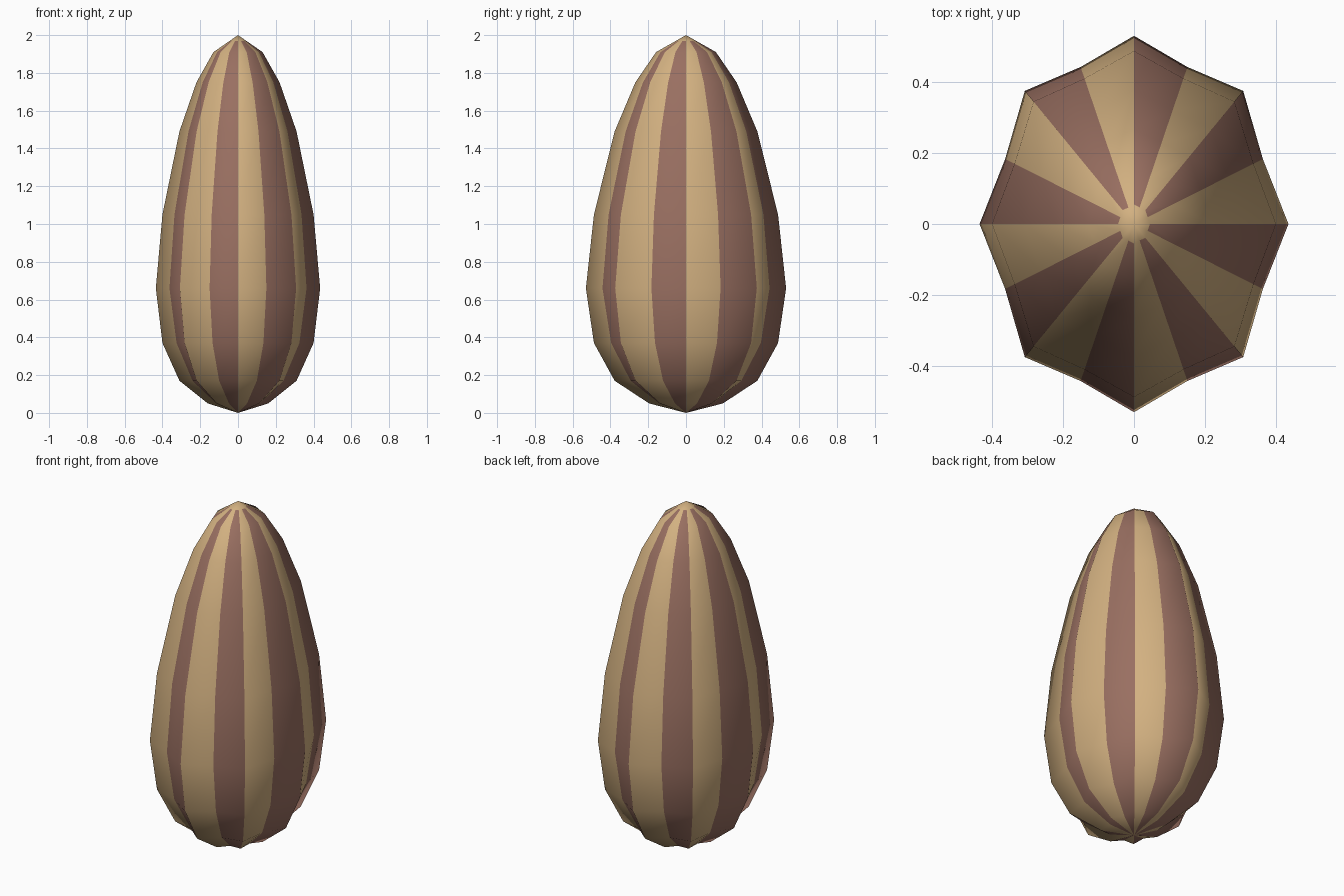
import bpy, bmesh, math

if "Cube" in bpy.data.objects:
    bpy.data.objects.remove(bpy.data.objects["Cube"])

def material(name, rgb):
    m = bpy.data.materials.new(name)
    m.diffuse_color = (*rgb, 1)
    m.use_nodes = True
    m.node_tree.nodes["Principled BSDF"].inputs["Base Color"].default_value = m.diffuse_color
    return m

# Ridge profile: (x radius, height, groove radius as a share of the ridge radius)
RINGS = [(0.16, 0.05, 0.78), (0.31, 0.17, 0.84), (0.40, 0.37, 0.88),
         (0.435, 0.66, 0.903), (0.40, 1.05, 0.91), (0.31, 1.49, 0.915),
         (0.22, 1.75, 0.92), (0.13, 1.91, 0.92), (0.045, 1.969, 0.92)]
SIDES = 16
DEPTH = 0.53 / 0.435  # the seed is wider along y

bm = bmesh.new()
bottom = bm.verts.new((0, 0, 0))
top = bm.verts.new((0, 0, 2))
rings = []
for r, z, groove in RINGS:
    ring = []
    for i in range(SIDES):
        a = 2 * math.pi * i / SIDES
        k = r * (groove if i % 2 else 1)
        ring.append(bm.verts.new((k * math.cos(a), k * math.sin(a) * DEPTH, z)))
    rings.append(ring)

# Striped shell: alternate sectors are brown, the tip is plain tan
for i in range(SIDES):
    j = (i + 1) % SIDES
    faces = [bm.faces.new((bottom, rings[0][j], rings[0][i]))]
    for lo, hi in zip(rings, rings[1:]):
        faces.append(bm.faces.new((lo[i], lo[j], hi[j], hi[i])))
    for f in faces:
        f.material_index = i % 2
    faces.append(bm.faces.new((rings[-1][i], rings[-1][j], top)))
    for f in faces:
        f.smooth = True

mesh = bpy.data.meshes.new("striped_seed")
bm.to_mesh(mesh)
bm.free()
mesh.materials.append(material("tan", (0.65, 0.44, 0.22)))
mesh.materials.append(material("reddish brown", (0.32, 0.16, 0.12)))
seed = bpy.data.objects.new("striped_seed", mesh)
bpy.context.collection.objects.link(seed)
